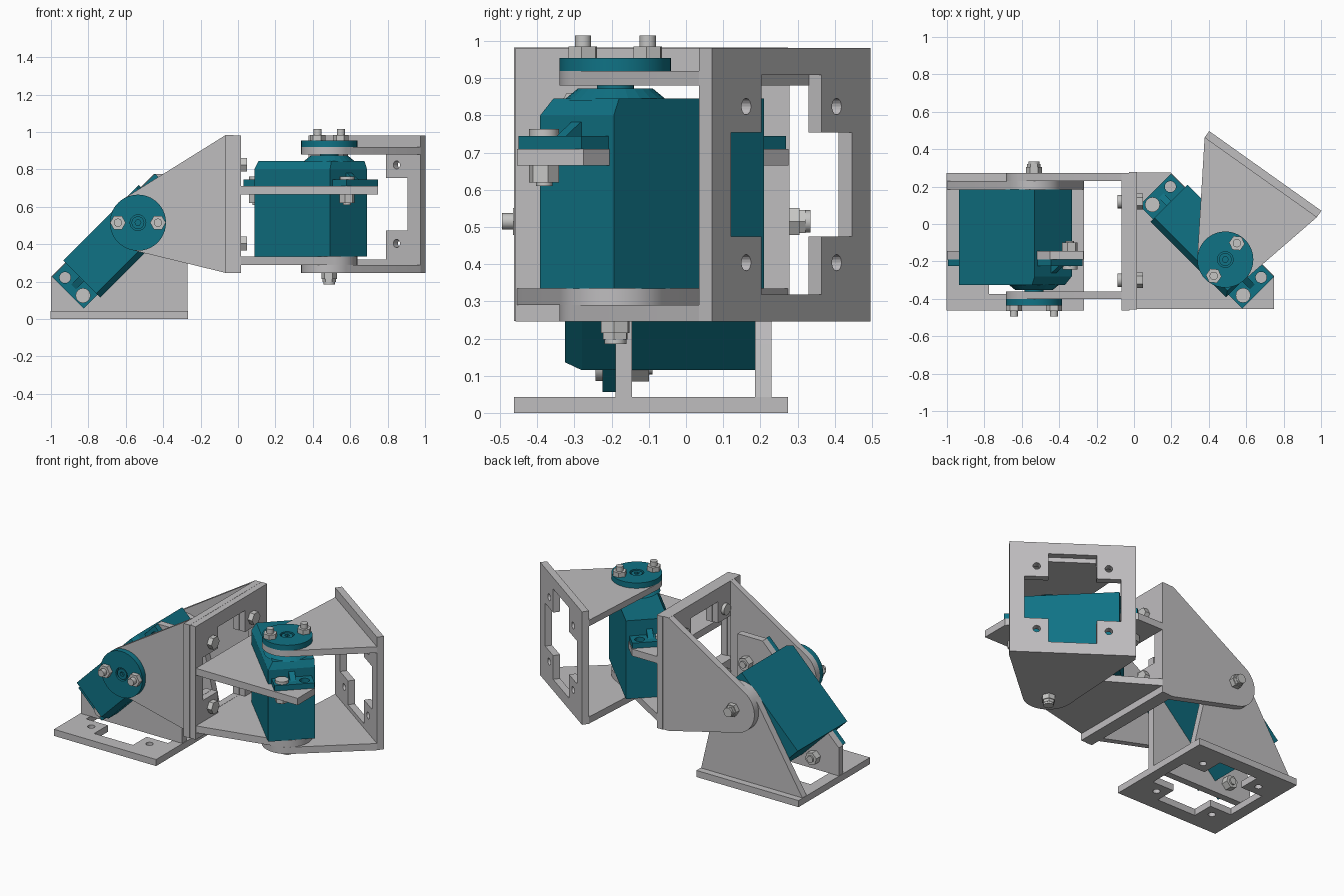
import bpy, bmesh, math
from mathutils import Matrix, Vector
from mathutils.geometry import convex_hull_2d

if "Cube" in bpy.data.objects:
    bpy.data.objects.remove(bpy.data.objects["Cube"])


def material(name, rgb):
    m = bpy.data.materials.new(name)
    m.diffuse_color = (*rgb, 1)
    m.use_nodes = True
    m.node_tree.nodes["Principled BSDF"].inputs["Base Color"].default_value = m.diffuse_color
    return m


GREY = material("bracket_grey", (0.52, 0.51, 0.52))
STEEL = material("bolt_steel", (0.56, 0.56, 0.55))
TEAL = material("servo_teal", (0.005, 0.17, 0.235))
R2 = math.sqrt(0.5)


def finish(name, bm, mat, M, smooth=False):
    bmesh.ops.remove_doubles(bm, verts=bm.verts, dist=1e-5)
    bmesh.ops.recalc_face_normals(bm, faces=bm.faces)
    for f in bm.faces:
        f.smooth = False
    me = bpy.data.meshes.new(name)
    bm.to_mesh(me)
    bm.free()
    me.materials.clear()
    me.materials.append(mat)
    ob = bpy.data.objects.new(name, me)
    bpy.context.scene.collection.objects.link(ob)
    ob.matrix_world = M
    if smooth:
        bpy.ops.object.select_all(action='DESELECT')
        ob.select_set(True)
        bpy.context.view_layer.objects.active = ob
        bpy.ops.object.shade_smooth_by_angle(angle=math.radians(30))
    return ob


def loft(name, rings, mat, M, smooth=False):
    """Solid through (outline, height) rings of equal point count."""
    bm = bmesh.new()
    rows = [[bm.verts.new((x, y, h)) for x, y in pts] for pts, h in rings]
    n = len(rows[0])
    for a, b in zip(rows, rows[1:]):
        for i in range(n):
            j = (i + 1) % n
            bm.faces.new((a[i], a[j], b[j], b[i]))
    bm.faces.new(rows[0][::-1])
    bm.faces.new(rows[-1])
    return finish(name, bm, mat, M, smooth)


def prism(name, pts, h0, h1, mat, M, smooth=False):
    return loft(name, [(pts, h0), (pts, h1)], mat, M, smooth)


def cut_plate(name, outlines, h0, h1, mat, M, smooth=False):
    """Flat plate: first outline is the edge, the others are openings."""
    cu = bpy.data.curves.new(name + "_curve", 'CURVE')
    cu.dimensions, cu.fill_mode = '2D', 'BOTH'
    cu.extrude = (h1 - h0) / 2
    for pts in outlines:
        sp = cu.splines.new('POLY')
        sp.points.add(len(pts) - 1)
        for p, (x, y) in zip(sp.points, pts):
            p.co = (x, y, 0, 1)
        sp.use_cyclic_u = True
    tmp = bpy.data.objects.new(name + "_tmp", cu)
    me = bpy.data.meshes.new_from_object(tmp)
    bm = bmesh.new()
    bm.from_mesh(me)
    bmesh.ops.translate(bm, verts=bm.verts, vec=(0, 0, (h0 + h1) / 2))
    bpy.data.objects.remove(tmp)
    bpy.data.curves.remove(cu)
    bpy.data.meshes.remove(me)
    return finish(name, bm, mat, M, smooth)


def circle(r, n=32, c=(0, 0)):
    return [(c[0] + r * math.cos(2 * math.pi * i / n),
             c[1] + r * math.sin(2 * math.pi * i / n)) for i in range(n)]


def rect(x0, x1, y0, y1):
    return [(x0, y0), (x1, y0), (x1, y1), (x0, y1)]


def hull(pts):
    return [pts[i] for i in convex_hull_2d([Vector(p) for p in pts])]


def nut(name, c, h0, h1, M, r=0.042):
    prism(name, circle(r, 6, c), h0, h1, STEEL, M)


def shank(name, c, h0, h1, M, r=0.022):
    prism(name, circle(r, 16, c), h0, h1, STEEL, M, True)


CORNERS = [(a, b) for a in (-0.21, 0.21) for b in (-0.21, 0.21)]


def mounting_plate(name, M):
    """Square plate with a cross-shaped opening and four bolt holes."""
    w, n = 0.295, 0.14
    cross = [(-w, -n), (-n, -n), (-n, -w + .015), (n, -w + .015), (n, -n), (w, -n),
             (w, n), (n, n), (n, w - .015), (-n, w - .015), (-n, n), (-w, n)]
    holes = [circle(0.022, 16, c) for c in CORNERS]
    cut_plate(name, [rect(-.368, .368, -.368, .368), cross] + holes, 0, 0.043, GREY, M)


def joint(tag, M, turn):
    """Servo joint; origin on its axis, x/y across the axis, z towards the horn."""
    # fixed holder: base plate, servo plate and tapered back plate
    base = M @ Matrix.Translation((-0.1, -0.515, 0.094)) @ Matrix.Rotation(-math.pi / 2, 4, 'X')
    mounting_plate(tag + "_base_plate", base)
    prism(tag + "_servo_plate", [(-.465, -.473), (.265, -.473), (.265, .26), (.085, .26), (-.465, -.29)],
          .145, .19, GREY, M)
    prism(tag + "_holder_back_plate", hull(circle(.15) + [(-.465, -.473), (.265, -.473)]),
          -.23, -.185, GREY, M, True)

    # servo, lying diagonally
    S = M @ Matrix.Rotation(math.radians(225), 4, 'Z') @ Matrix.Translation((.14, 0, 0))
    # in S: +x runs down the body; +y is the open side or its opposite
    L, W = .286, .14
    full = rect(-L, L, -W, W)
    loft(tag + "_servo_body", [(full, -.185), (full, .28), (rect(-L + .02, L, -W, W - .03), .325)], TEAL, S)
    flange = rect(-.389, .389, -.12, .12)
    holes = [circle(.03, 16, (s, t)) for s in (-.343, .343) for t in (-.068, .068)]
    cut_plate(tag + "_servo_flange", [flange] + holes, .19, .225, TEAL, S)
    for k in (-1, 1):
        # flange gusset and one screw at each end
        rib = sorted((k * .28, k * .345))
        inner = sorted((k * .28, k * .29))
        loft(tag + "_flange_rib", [(rect(*rib, -.018, .018), .225), (rect(*inner, -.018, .018), .262)], TEAL, S)
        c = (k * .343, .068)
        prism(tag + "_flange_screw_head", circle(.04, 16, c), .225, .243, STEEL, S, True)
        shank(tag + "_flange_screw", c, .09, .23, S)
        nut(tag + "_flange_nut", c, .10, .145, S)
    loft(tag + "_servo_boss", [(circle(.14, 24), .32), (circle(.10, 24), .353)], TEAL, M)
    prism(tag + "_servo_shaft", circle(.05, 24), .35, .41, TEAL, M, True)

    # moving yoke: two rounded arms and the end plate
    U = M @ Matrix.Rotation(turn, 4, 'Z')
    arm = hull(circle(.15, 40) + [(.468, -.268), (.468, .468)])
    prism(tag + "_yoke_front_arm", arm, .36, .40, GREY, U, True)
    prism(tag + "_yoke_back_arm", arm, -.274, -.23, GREY, U, True)
    end = U @ Matrix.Translation((.467, .1, .094)) @ Matrix.Rotation(math.pi / 2, 4, 'Y')
    mounting_plate(tag + "_yoke_end_plate", end)

    # horn disc with its bolts
    cut_plate(tag + "_horn", [circle(.15, 40), circle(.042, 24)], .40, .435, TEAL, U, True)
    cut_plate(tag + "_horn_screw", [circle(.034, 24), circle(.016, 6)], .40, .43, TEAL, U, True)
    for k in (-1, 1):
        shank(tag + "_horn_bolt", (k * .107, 0), .36, .495, U)
        nut(tag + "_horn_nut", (k * .107, 0), .435, .465, U)
    # back pivot bolt
    nut(tag + "_pivot_nut", (0, 0), -.305, -.274, U)
    nut(tag + "_pivot_lock_nut", (0, 0), -.322, -.305, U, .036)
    shank(tag + "_pivot_bolt", (0, 0), -.335, -.18, U, .03)
    return base


lower = Matrix(((1, 0, 0, -.535), (0, 0, -1, 0), (0, 1, 0, .515), (0, 0, 0, 1)))
upper = Matrix(((0, 1, 0, .488), (-1, 0, 0, -.19), (0, 0, 1, .52), (0, 0, 0, 1)))
joint("lower", lower, 0)
link = joint("upper", upper, math.radians(144.6))

# bolts joining the lower yoke to the upper base plate
for c in CORNERS:
    shank("link_bolt", c, -.05, .07, link)
    nut("link_nut", c, .043, .075, link)
    prism("link_bolt_head", circle(.036, 16, c), -.062, -.04, STEEL, link, True)
